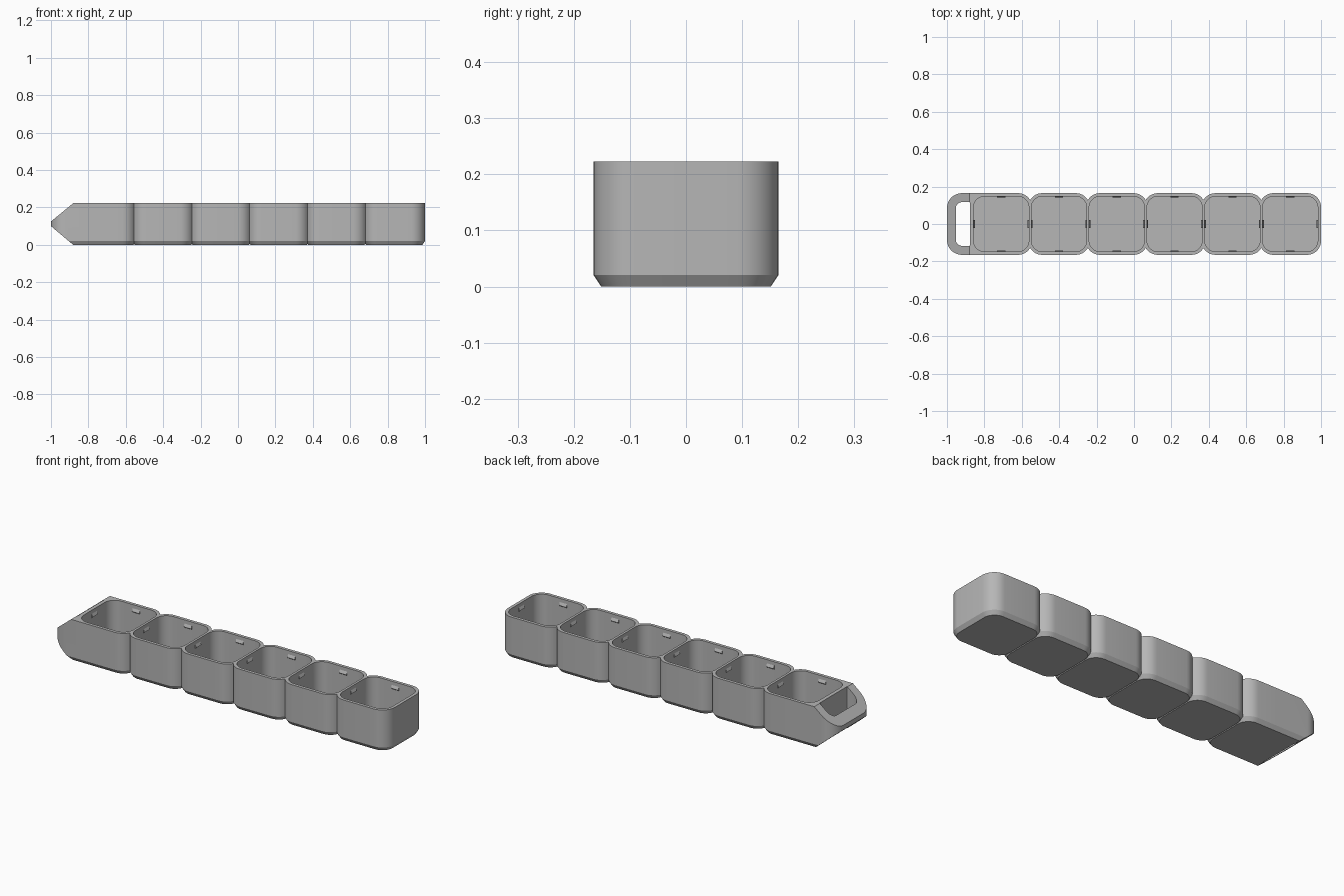
import bpy, bmesh, math
from mathutils import Matrix, Vector

if "Cube" in bpy.data.objects:
    bpy.data.objects.remove(bpy.data.objects["Cube"], do_unlink=True)

HALF, HEIGHT, CHAMFER, INSET = 0.165, 0.223, 0.021, 0.014
INNER, FLOOR = 0.148, 0.02
PITCH, FIRST, COUNT = 0.309, -0.71, 6
centres = [FIRST + i * PITCH for i in range(COUNT)]

grey = bpy.data.materials.new("plastic_grey")
grey.use_nodes = True
colour = (0.47, 0.47, 0.47, 1)
grey.diffuse_color = colour
grey.node_tree.nodes["Principled BSDF"].inputs["Base Color"].default_value = colour


def make_object(name, bm):
    bmesh.ops.recalc_face_normals(bm, faces=bm.faces)
    mesh = bpy.data.meshes.new(name)
    bm.to_mesh(mesh)
    bm.free()
    mesh.materials.append(grey)
    obj = bpy.data.objects.new(name, mesh)
    bpy.context.collection.objects.link(obj)
    return obj


def rounded(x0, x1, hy, r_left, r_right, steps=9):
    """Plan outline with separate corner radii at the two ends."""
    corners = [(x1, 1, r_right, 0), (x0, 1, r_left, 90),
               (x0, -1, r_left, 180), (x1, -1, r_right, 270)]
    pts = []
    for x, sy, r, start in corners:
        cx = x - r if x == x1 else x + r
        for k in range(steps + 1):
            a = math.radians(start + 90 * k / steps)
            pts.append((cx + r * math.cos(a), sy * (hy - r) + r * math.sin(a)))
    return pts


def loft(name, layers):
    """Solid through a stack of (outline, height) layers."""
    bm = bmesh.new()
    rings = [[bm.verts.new((x, y, z)) for x, y in pts] for pts, z in layers]
    for a, b in zip(rings, rings[1:]):
        for i in range(len(a)):
            j = (i + 1) % len(a)
            bm.faces.new((a[i], a[j], b[j], b[i]))
    bm.faces.new(rings[0][::-1])
    bm.faces.new(rings[-1])
    return make_object(name, bm)


def combine(target, tool, operation):
    mod = target.modifiers.new("combine", 'BOOLEAN')
    mod.object, mod.operation, mod.solver = tool, operation, 'EXACT'
    bpy.context.view_layer.objects.active = target
    bpy.ops.object.modifier_apply(modifier=mod.name)
    bpy.data.objects.remove(tool, do_unlink=True)


def chamfered_block(name, x0, x1, r_left, r_right):
    base = rounded(x0 + INSET, x1 - INSET, HALF - INSET, r_left - INSET, r_right - INSET)
    full = rounded(x0, x1, HALF, r_left, r_right)
    return loft(name, [(base, 0), (full, CHAMFER), (full, HEIGHT)])


# Pointed end with the strap slot
tray = chamfered_block("tray", -1.0, -0.66, 0.08, 0.075)
bm = bmesh.new()
side = [(-1.0, 0.1), (-0.88, -0.001), (-0.5, -0.001), (-0.5, 0.23), (-0.88, 0.2235), (-1.0, 0.125)]
face = bm.faces.new([bm.verts.new((x, -0.3, z)) for x, z in side])
ext = bmesh.ops.extrude_face_region(bm, geom=[face])
bmesh.ops.translate(bm, vec=(0, 0.6, 0), verts=[v for v in ext["geom"] if isinstance(v, bmesh.types.BMVert)])
combine(tray, make_object("wedge_cutter", bm), 'INTERSECT')

# Row of cups
for c in centres:
    combine(tray, chamfered_block("cup", c - HALF, c + HALF, 0.075, 0.075), 'UNION')

# Cup hollows and strap slot
for c in centres:
    plan = rounded(c - INNER, c + INNER, INNER, 0.06, 0.06)
    combine(tray, loft("hollow", [(plan, FLOOR), (plan, 0.3)]), 'DIFFERENCE')
slot = rounded(-0.953, -0.878, 0.117, 0.035, 0.003)
combine(tray, loft("slot", [(slot, -0.1), (slot, 0.3)]), 'DIFFERENCE')

# Small lid catches in the middle of each cup wall
bm = bmesh.new()
profile = [(INNER + 0.003, 0.18), (INNER - 0.007, 0.188), (INNER + 0.003, 0.21)]
for c in centres:
    for turn in range(4):
        place = Matrix.Translation((c, 0, 0)) @ Matrix.Rotation(turn * math.pi / 2, 4, 'Z')
        a, b = [[bm.verts.new(place @ Vector((x, y, z))) for x, z in profile] for y in (-0.022, 0.022)]
        bm.faces.new(a)
        bm.faces.new(b[::-1])
        for i in range(3):
            j = (i + 1) % 3
            bm.faces.new((a[j], a[i], b[i], b[j]))
make_object("lid_catches", bm)

# Smooth the rounded corners and keep the edges crisp
bpy.ops.object.select_all(action='DESELECT')
tray.select_set(True)
bpy.context.view_layer.objects.active = tray
bpy.ops.object.shade_smooth_by_angle(angle=math.radians(25))
